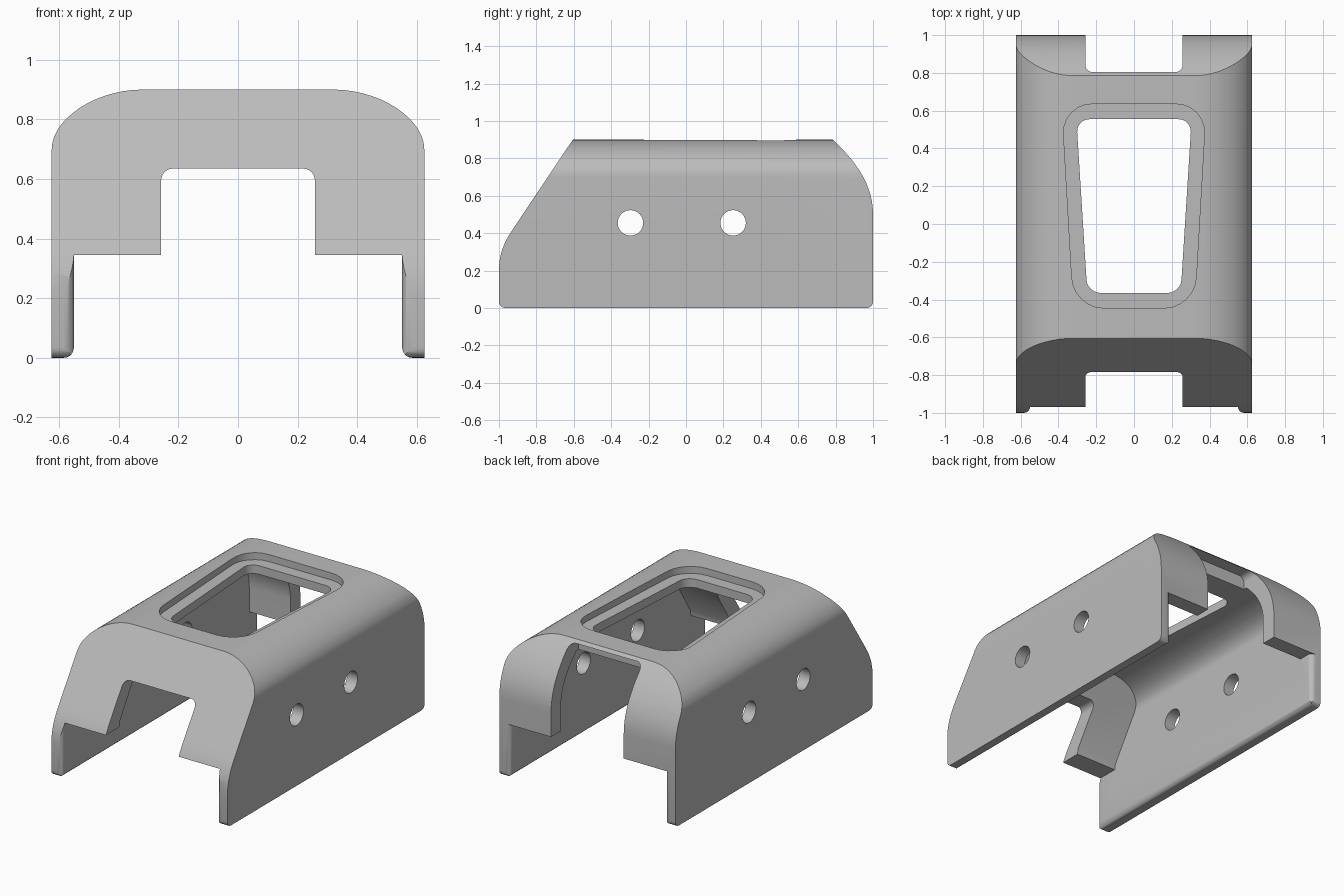
import bpy
import bmesh
from mathutils import Vector

cube = bpy.data.objects.get("Cube")
if cube:
    bpy.data.objects.remove(cube)


def bezier(p0, p1, p2, p3, n=14):
    a, b, c, d = map(Vector, (p0, p1, p2, p3))
    out = []
    for i in range(n + 1):
        t = i / n
        s = 1 - t
        out.append(tuple(a * s**3 + b * 3 * s * s * t + c * 3 * s * t * t + d * t**3))
    return out


def rounded(points, radius):
    """Polygon with every corner rounded."""
    out = []
    for i, p in enumerate(points):
        p = Vector(p)
        before = p + (Vector(points[i - 1]) - p).normalized() * radius
        after = p + (Vector(points[(i + 1) % len(points)]) - p).normalized() * radius
        k = 0.55
        out += bezier(before, before.lerp(p, k), after.lerp(p, k), after, 6)
    return out


def mirrored(half):
    return half + [(-x, v) for x, v in reversed(half)]


def prism(name, points, axis, lo, hi):
    """Extrude a closed profile along an axis."""
    place = {"x": lambda a, b, w: (w, a, b),
             "y": lambda a, b, w: (a, w, b),
             "z": lambda a, b, w: (a, b, w)}[axis]
    bm = bmesh.new()
    face = bm.faces.new([bm.verts.new(place(a, b, lo)) for a, b in points])
    moved = bmesh.ops.extrude_face_region(bm, geom=[face])["geom"]
    bmesh.ops.translate(bm, vec=place(0, 0, hi - lo),
                        verts=[g for g in moved if isinstance(g, bmesh.types.BMVert)])
    bmesh.ops.recalc_face_normals(bm, faces=bm.faces)
    mesh = bpy.data.meshes.new(name)
    bm.to_mesh(mesh)
    bm.free()
    obj = bpy.data.objects.new(name, mesh)
    bpy.context.collection.objects.link(obj)
    return obj


def combine(target, tool, operation="DIFFERENCE"):
    mod = target.modifiers.new("cut", "BOOLEAN")
    mod.operation, mod.object, mod.solver = operation, tool, "EXACT"
    bpy.context.view_layer.objects.active = target
    bpy.ops.object.modifier_apply(modifier=mod.name)
    bpy.data.objects.remove(tool)


# Outer body: arched cross-section trimmed by the side outline
arch = mirrored([(0.625, 0)] + bezier((0.625, 0.70), (0.625, 0.80), (0.48, 0.9), (0.32, 0.9)))
cover = prism("cover_shell", arch, "y", -1.2, 1.2)
outline = (bezier((-0.965, 0), (-0.985, 0), (-1, 0.015), (-1, 0.035), 5)
           + bezier((-1, 0.20), (-1, 0.32), (-0.95, 0.385), (-0.9, 0.46))
           + [(-0.605, 0.9)]
           + bezier((0.785, 0.9), (0.88, 0.81), (1, 0.68), (1, 0.5))
           + bezier((1, 0.035), (1, 0.015), (0.985, 0), (0.965, 0), 5))
combine(cover, prism("side_trim", outline, "x", -0.8, 0.8), "INTERSECT")

# Hollow interior below the roof
hollow = mirrored([(0.55, 0.2)] + bezier((0.55, 0.66), (0.55, 0.75), (0.42, 0.8), (0.28, 0.8)))
cavity = prism("cavity", hollow, "y", -1.1, 1.1)
inner = ([(-0.85, 0.25), (-0.83, 0.38), (-0.55, 0.82)]
         + bezier((0.72, 0.82), (0.81, 0.74), (0.9, 0.64), (0.9, 0.5)) + [(0.9, 0.25)])
combine(cavity, prism("cavity_trim", inner, "x", -0.7, 0.7), "INTERSECT")
combine(cover, cavity)

# Open channel between the side walls, flared at both ends
flare = bezier((0.55, 0.965), (0.55, 0.985), (0.565, 1), (0.585, 1), 5) + [(0.585, 1.1)]
plan = [(x, -y) for x, y in reversed(flare)] + flare
combine(cover, prism("channel", mirrored(plan), "z", -0.1, 0.345))

# Rounded inner lower edges
lip = [(0.585, -0.1)] + bezier((0.585, 0), (0.565, 0), (0.55, 0.015), (0.55, 0.04), 5)
combine(cover, prism("lower_edges", mirrored(lip), "y", -1.1, 1.1))


# Front and back notches
def notch(name, top, lo, hi):
    box = [(-0.258, 0.1), (0.258, 0.1), (0.258, top), (-0.258, top)]
    combine(cover, prism(name, rounded(box, 0.04), "y", lo, hi))


notch("front_notch", 0.635, -1.1, -0.5)
notch("back_notch", 0.882, 0.72, 1.1)

# Recessed window in the roof
rim = [(-0.32, -0.445), (0.32, -0.445), (0.382, 0.635), (-0.382, 0.635)]
opening = [(-0.247, -0.365), (0.247, -0.365), (0.305, 0.555), (-0.305, 0.555)]
combine(cover, prism("window_recess", rounded(rim, 0.16), "z", 0.855, 1))
combine(cover, prism("window_opening", rounded(opening, 0.07), "z", 0.6, 1))

# Two round holes through both side walls
for y in (-0.297, 0.252):
    bpy.ops.mesh.primitive_cylinder_add(vertices=40, radius=0.068, depth=2,
                                        location=(0, y, 0.455), rotation=(0, 1.5708, 0))
    combine(cover, bpy.context.object)

# Finish
grey = bpy.data.materials.new("light_grey")
grey.use_nodes = True
grey.diffuse_color = (0.5, 0.5, 0.5, 1)
grey.node_tree.nodes["Principled BSDF"].inputs["Base Color"].default_value = (0.5, 0.5, 0.5, 1)
cover.data.materials.clear()
cover.data.materials.append(grey)
for poly in cover.data.polygons:
    poly.material_index = 0
bpy.ops.object.select_all(action="DESELECT")
cover.select_set(True)
bpy.context.view_layer.objects.active = cover
bpy.ops.object.shade_smooth_by_angle(angle=0.5)
